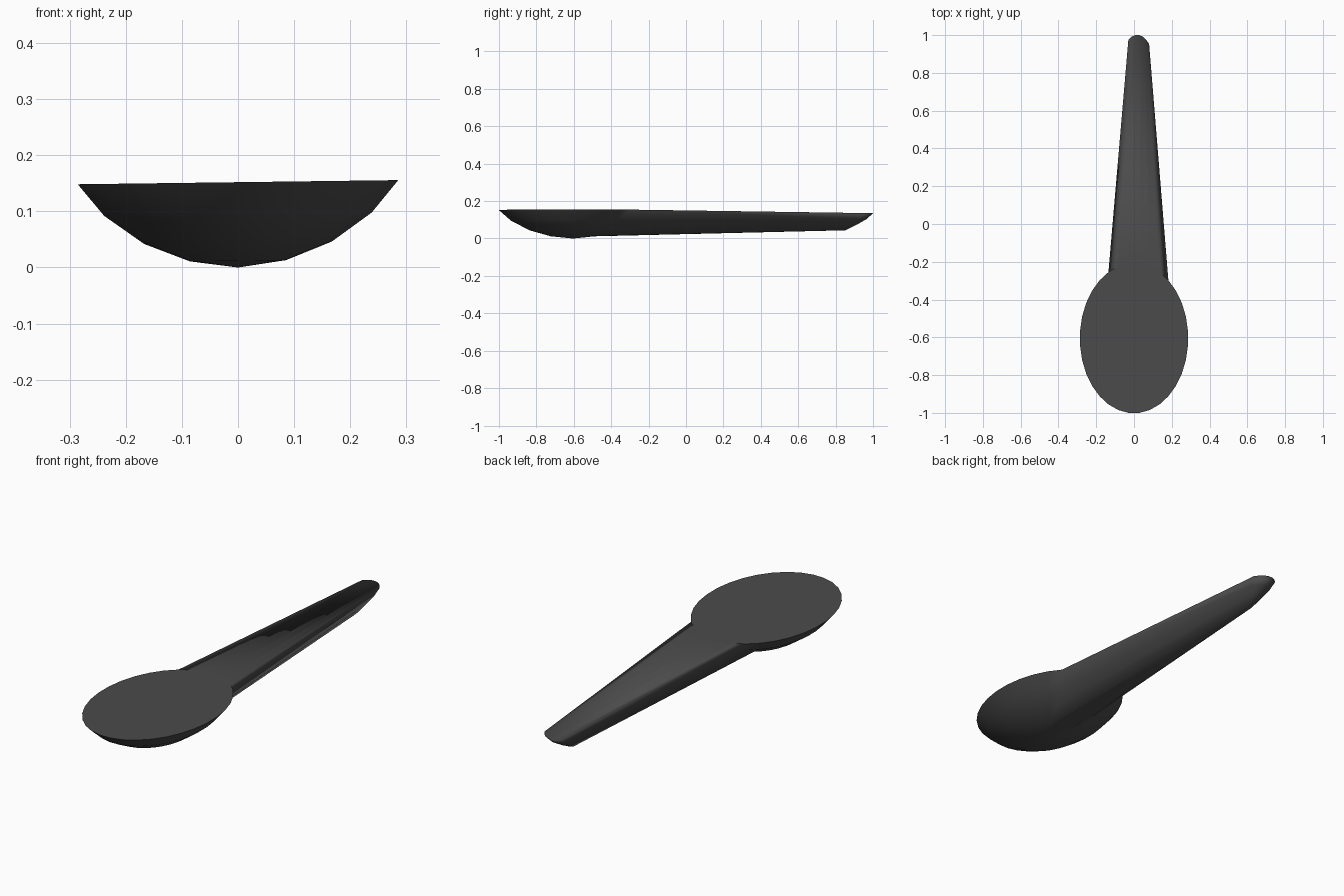
import bpy, bmesh
from math import sin, cos, pi

if "Cube" in bpy.data.objects:
    bpy.data.objects.remove(bpy.data.objects["Cube"])

SEG = 32                      # sides of the oval bowl
CY, RX, RY = -0.605, 0.287, 0.397
# rings of the bowl: size, height, and height at the handle tip
RINGS = [(1.0, 0.152, 0.135), (0.835, 0.095, 0.104),
         (0.585, 0.044, 0.074), (0.30, 0.012, 0.044)]
TILT = 0.013                  # slight sideways lean of the rim
PATCH = [i % SEG for i in range(-3, 4)]   # bowl columns the handle grows from


def make_object(bm, name):
    bmesh.ops.recalc_face_normals(bm, faces=bm.faces[:])
    mesh = bpy.data.meshes.new(name)
    bm.to_mesh(mesh)
    bm.free()
    mesh.shade_smooth()
    mesh.materials.append(mat)
    bpy.context.collection.objects.link(bpy.data.objects.new(name, mesh))


def ring_points(f, z):
    pts = []
    for i in range(SEG):
        a = 2 * pi * (i + 0.5) / SEG
        x = RX * f * sin(a)
        pts.append((x, CY + RY * f * cos(a), z + TILT * x))
    return pts


# dark finish
mat = bpy.data.materials.new("dark_grey")
mat.diffuse_color = (0.07, 0.07, 0.07, 1)
mat.use_nodes = True
mat.node_tree.nodes["Principled BSDF"].inputs["Base Color"].default_value = mat.diffuse_color

# bowl shell, leaving out the patch where the handle starts
bm = bmesh.new()
rings = [[bm.verts.new(p) for p in ring_points(f, z)] for f, z, _ in RINGS]
bottom = bm.verts.new((0, CY, 0))
for a, b in zip(rings, rings[1:]):
    for i in range(SEG):
        j = (i + 1) % SEG
        if i not in PATCH[:-1]:
            bm.faces.new((a[i], a[j], b[j], b[i]))
for i in range(SEG):
    bm.faces.new((rings[-1][i], rings[-1][(i + 1) % SEG], bottom))

# handle tip: the left-out patch, pulled back and tapered
base = [[ring[i] for i in PATCH] for ring in rings]
tip = []
for row, (_, _, tip_z) in zip(base, RINGS):
    tip.append([bm.verts.new((0.017 + v.co.x * 0.346,
                              1.0 + (v.co.y + 0.21) * 0.53,
                              tip_z + TILT * v.co.x * 0.35)) for v in row])
for a, b in zip(tip, tip[1:]):
    for k in range(len(PATCH) - 1):
        bm.faces.new((a[k], a[k + 1], b[k + 1], b[k]))

# handle: side walls, then flat top and floor
for k in (0, -1):
    for r in range(len(tip) - 1):
        bm.faces.new((base[r][k], base[r + 1][k], tip[r + 1][k], tip[r][k]))
for r in (0, -1):
    for k in range(len(PATCH) - 1):
        bm.faces.new((base[r][k], base[r][k + 1], tip[r][k + 1], tip[r][k]))
make_object(bm, "bowl_and_handle")

# flat top of the bowl
bm = bmesh.new()
bm.faces.new([bm.verts.new(p) for p in ring_points(1.0, RINGS[0][1])])
make_object(bm, "bowl_top")
